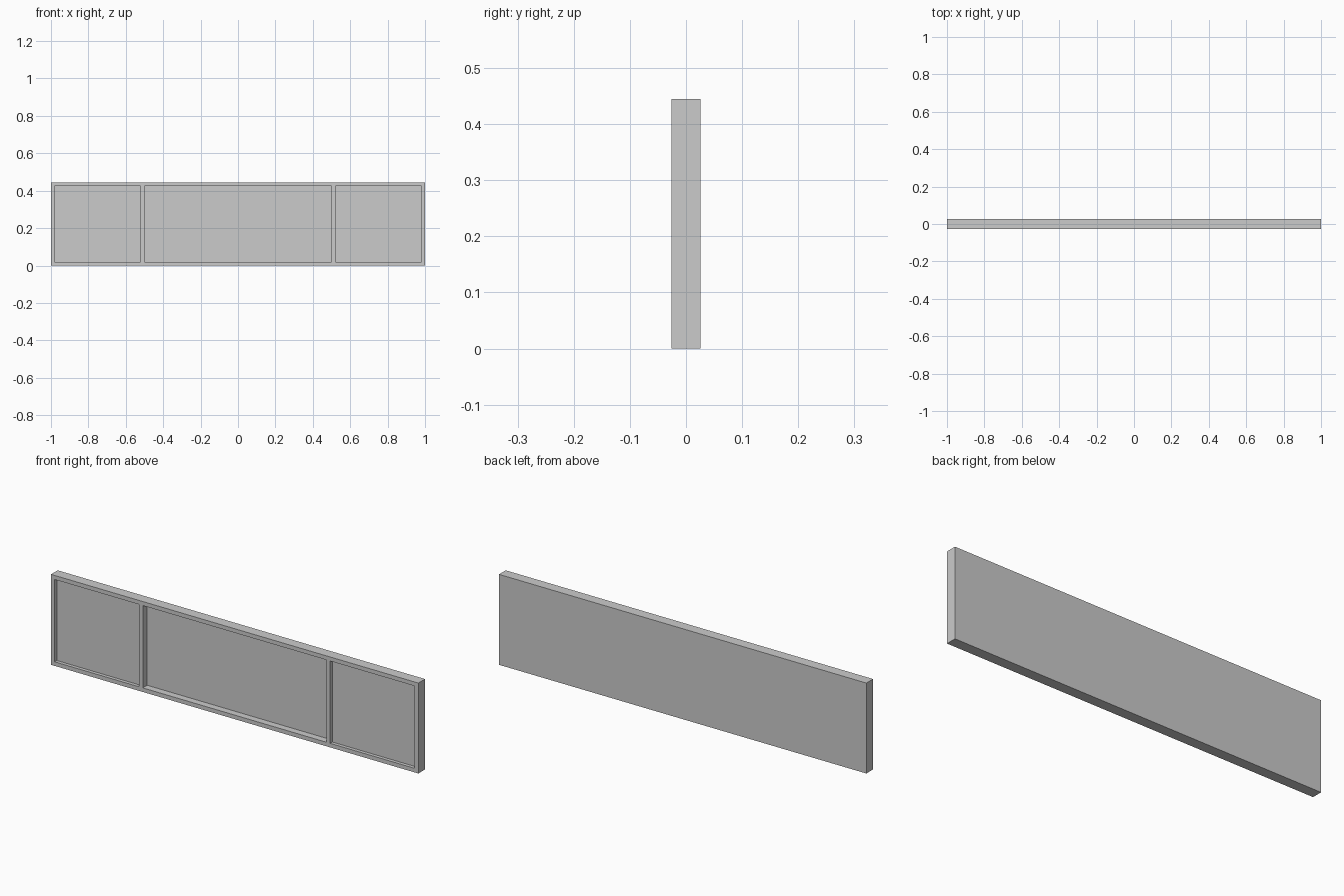
import bpy

if "Cube" in bpy.data.objects:
    bpy.data.objects.remove(bpy.data.objects["Cube"])

W, D, H = 2.0, 0.052, 0.445   # overall size
RIM = 0.02                    # frame and divider thickness


def box(name, x0, x1, y0, y1, z0, z1):
    bpy.ops.mesh.primitive_cube_add(
        size=1, location=((x0 + x1) / 2, (y0 + y1) / 2, (z0 + z1) / 2))
    ob = bpy.context.object
    ob.name = name
    ob.scale = (x1 - x0, y1 - y0, z1 - z0)
    bpy.ops.object.transform_apply(location=True, rotation=True, scale=True)
    return ob


# Solid slab with a plain back
panel = box("framed_panel", -W / 2, W / 2, -D / 2, D / 2, 0, H)

# Front recesses: deep centre bay, shallower side bays
bays = [
    ("centre_bay", -0.50, 0.50, 0.034),
    ("left_bay", -W / 2 + RIM, -0.50 - RIM, 0.017),
    ("right_bay", 0.50 + RIM, W / 2 - RIM, 0.017),
]
for name, x0, x1, depth in bays:
    cutter = box(name + "_cutter", x0, x1, -D / 2 - 0.05, -D / 2 + depth, RIM, H - RIM)
    mod = panel.modifiers.new(name, 'BOOLEAN')
    mod.operation = 'DIFFERENCE'
    mod.solver = 'EXACT'
    mod.object = cutter
    bpy.context.view_layer.objects.active = panel
    bpy.ops.object.modifier_apply(modifier=mod.name)
    bpy.data.objects.remove(cutter, do_unlink=True)
